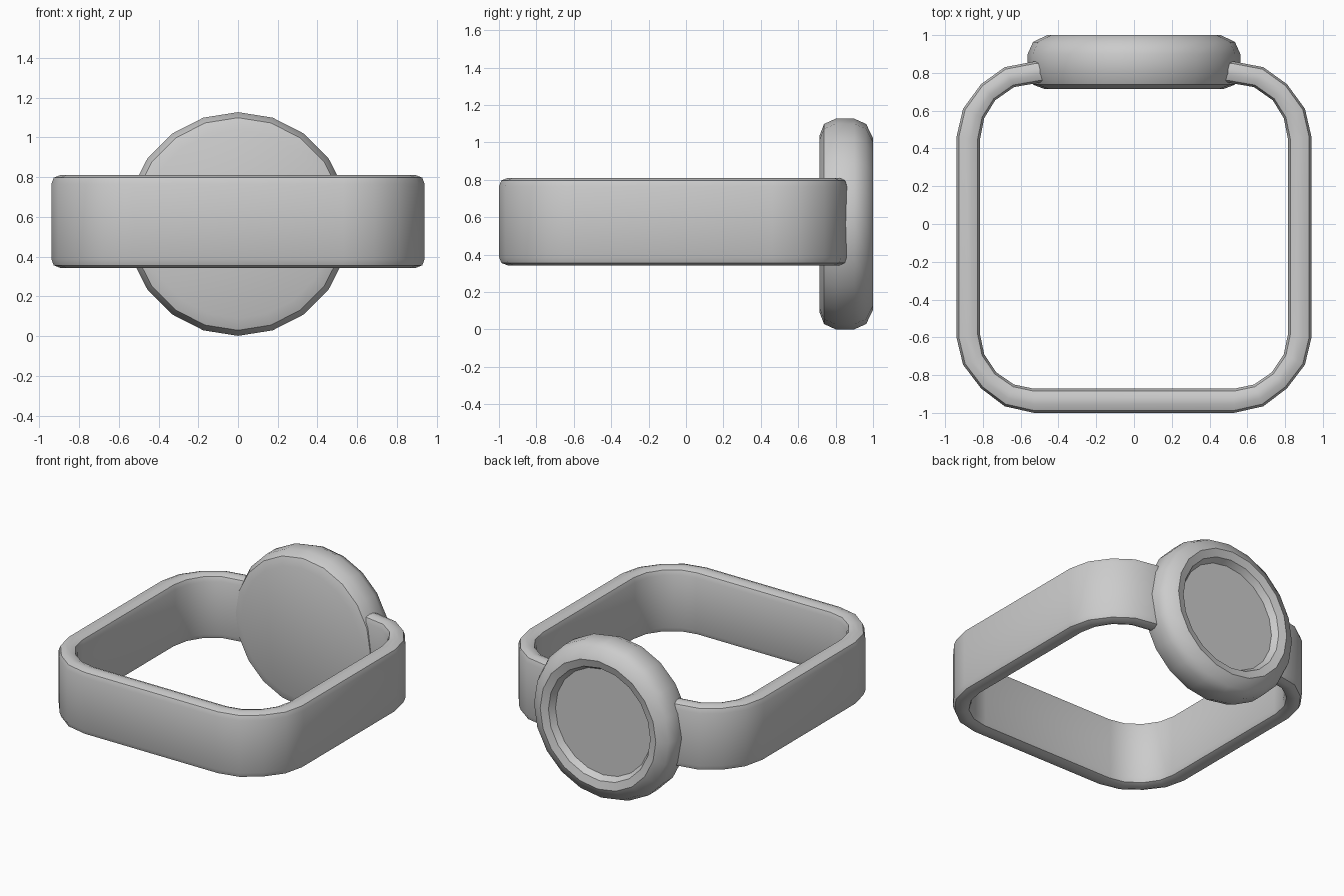
import bpy, bmesh, math

if "Cube" in bpy.data.objects:
    bpy.data.objects.remove(bpy.data.objects["Cube"])


def finish(bm, name):
    bmesh.ops.recalc_face_normals(bm, faces=bm.faces)
    mesh = bpy.data.meshes.new(name)
    bm.to_mesh(mesh)
    bm.free()
    ob = bpy.data.objects.new(name, mesh)
    bpy.context.collection.objects.link(ob)
    bpy.ops.object.select_all(action='DESELECT')
    ob.select_set(True)
    bpy.context.view_layer.objects.active = ob
    bpy.ops.object.shade_smooth_by_angle(angle=math.radians(40))
    return ob


def skin(rings, name):
    """Join equal closed rings of points into a capped solid."""
    bm = bmesh.new()
    loops = [[bm.verts.new(p) for p in ring] for ring in rings]
    n = len(loops[0])
    for a, b in zip(loops, loops[1:]):
        for k in range(n):
            bm.faces.new((a[k], a[(k + 1) % n], b[(k + 1) % n], b[k]))
    bm.faces.new(loops[0])
    bm.faces.new(loops[-1])
    return finish(bm, name)


CZ = 0.564


def disc(profile, name, sides=20):
    """Turn a (radius, y) profile around the case axis."""
    rings = [[(r * math.sin(2 * math.pi * k / sides), y,
               CZ + r * math.cos(2 * math.pi * k / sides)) for k in range(sides)]
             for r, y in profile]
    return skin(rings, name)


# Round case with softened rims and a sunken front
disc([(0.475, 0.715), (0.535, 0.738), (0.563, 0.80), (0.563, 0.90),
      (0.535, 0.963), (0.46, 1.0), (0.405, 0.985), (0.375, 0.935)], "watch_case")

# Dial plate seated in the rim
disc([(0.385, 0.90), (0.385, 0.942)], "watch_dial")

# Strap: outer and inner outline of the right half, case end to bottom
outer = [(0.40, 0.868), (0.53, 0.86), (0.685, 0.83), (0.81, 0.74), (0.905, 0.61), (0.94, 0.46),
         (0.94, -0.60), (0.905, -0.745), (0.81, -0.87), (0.685, -0.965), (0.53, -1.0)]
inner = [(0.40, 0.755), (0.50, 0.748), (0.635, 0.725), (0.735, 0.655), (0.793, 0.56), (0.815, 0.45),
         (0.815, -0.585), (0.793, -0.69), (0.73, -0.785), (0.635, -0.85), (0.53, -0.872)]

# Rounded strap section: (fraction across thickness, height)
lo, hi = 0.343, 0.81
corner = [(0.0, 0.045), (0.1, 0.013), (0.36, 0.0)]
section = ([(t, lo + d) for t, d in corner]
           + [(1 - t, lo + d) for t, d in reversed(corner)]
           + [(1 - t, hi - d) for t, d in corner]
           + [(t, hi - d) for t, d in reversed(corner)])
half = list(zip(outer, inner))
path = half + [((-o[0], o[1]), (-i[0], i[1])) for o, i in reversed(half)]
skin([[(o[0] + (i[0] - o[0]) * t, o[1] + (i[1] - o[1]) * t, z) for t, z in section]
      for o, i in path], "strap")
